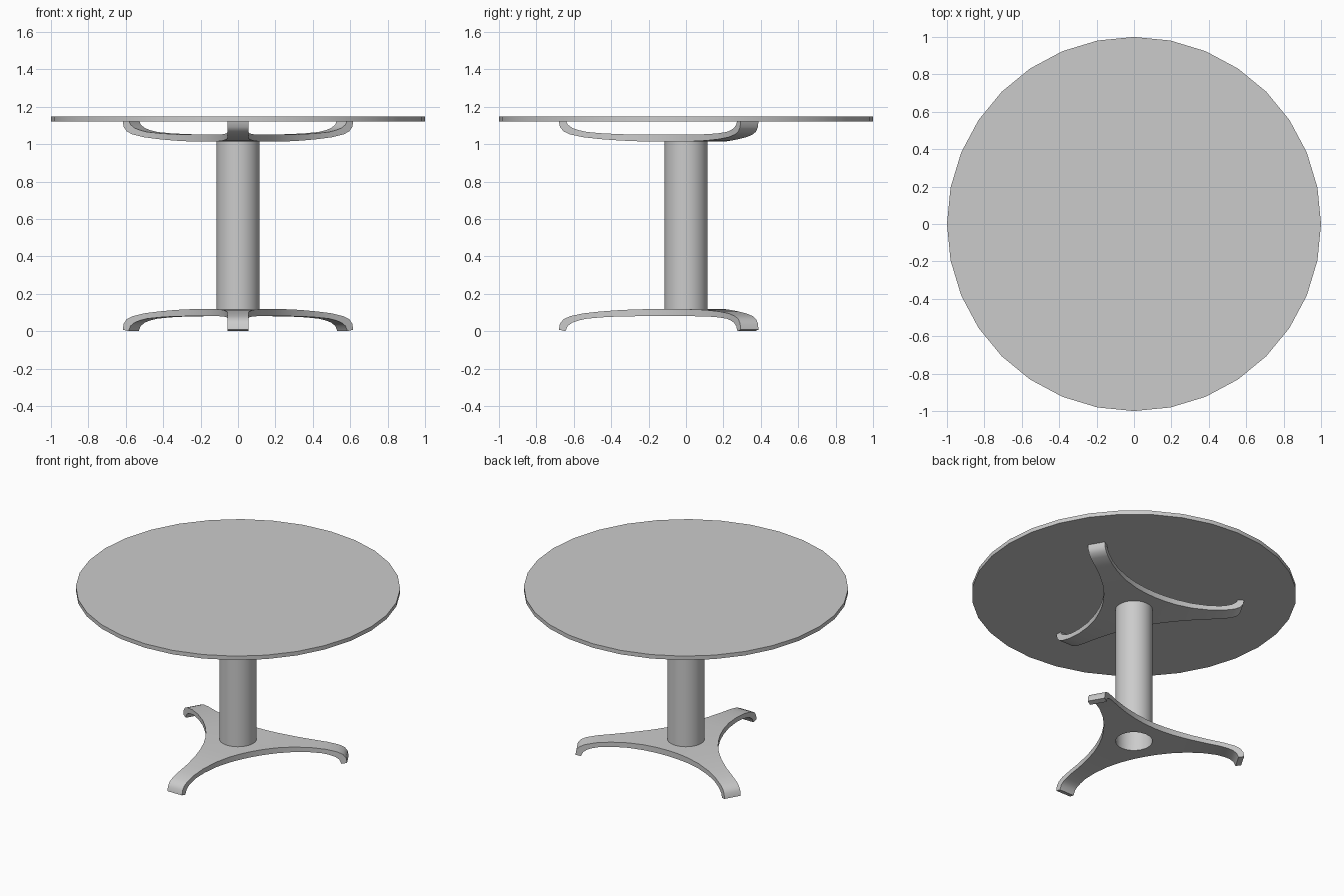
import bpy, bmesh, math
from mathutils import Vector, Matrix

cube = bpy.data.objects.get("Cube")
if cube:
    bpy.data.objects.remove(cube)

grey = bpy.data.materials.new("plain grey")
grey.use_nodes = True
grey.diffuse_color = (0.6, 0.6, 0.6, 1)
grey.node_tree.nodes["Principled BSDF"].inputs["Base Color"].default_value = (0.6, 0.6, 0.6, 1)


def finish(bm, name):
    """Turn a bmesh into a smooth-shaded object."""
    bmesh.ops.recalc_face_normals(bm, faces=bm.faces)
    mesh = bpy.data.meshes.new(name)
    bm.to_mesh(mesh)
    bm.free()
    mesh.materials.append(grey)
    obj = bpy.data.objects.new(name, mesh)
    bpy.context.collection.objects.link(obj)
    bpy.ops.object.select_all(action='DESELECT')
    obj.select_set(True)
    bpy.context.view_layer.objects.active = obj
    bpy.ops.object.shade_smooth_by_angle(angle=math.radians(35))
    return obj


def cylinder(name, radius, z0, z1, capped):
    bm = bmesh.new()
    bmesh.ops.create_cone(bm, cap_ends=capped, segments=32, radius1=radius, radius2=radius,
                          depth=z1 - z0, matrix=Matrix.Translation((0, 0, (z0 + z1) / 2)))
    return finish(bm, name)


# Leg side view, tip to hub: reach and height of the upper skin, then of the lower skin
STATIONS = [((.68, .008), (.645, 0)), ((.674, .04), (.632, .028)), ((.655, .064), (.607, .046)),
            ((.62, .08), (.575, .057)), ((.55, .095), (.53, .067)), ((.46, .105), (.45, .074)),
            ((.35, .113), (.35, .079)), ((.25, .117), (.25, .08))]
HUB = (.118, .08)          # hub skin heights
TIP_HALF, ARC, ARC_START = .055, .9, .55
ACROSS = (-1, -.5, 0, .5, 1)
HOLE = .114


def half_width(reach):
    """Straight tip that flares along an arc towards the next leg."""
    run = max(0, ARC_START - reach)
    return TIP_HALF + ARC - math.sqrt(ARC * ARC - run * run)


def spider(name, flip_height=None):
    """Three-legged bracket with a round hole; optionally turned upside down."""
    bm = bmesh.new()

    def quad(*points):
        bm.faces.new([bm.verts.new(p) for p in points])

    loops = ([], [])
    for leg in range(3):
        turn = Matrix.Rotation(leg * math.tau / 3, 3, 'Z')

        def spot(station, layer, side):
            reach, z = station[layer]
            return turn @ Vector((side * half_width(reach), -reach, z))

        # upper and lower skins of the leg
        for a, b in zip(STATIONS, STATIONS[1:]):
            for layer in (0, 1):
                for s, t in zip(ACROSS, ACROSS[1:]):
                    quad(spot(a, layer, s), spot(a, layer, t), spot(b, layer, t), spot(b, layer, s))
            for s in (-1, 1):
                quad(spot(a, 0, s), spot(b, 0, s), spot(b, 1, s), spot(a, 1, s))
        # foot end
        for s, t in zip(ACROSS, ACROSS[1:]):
            quad(*[spot(STATIONS[0], l, u) for l, u in ((0, s), (0, t), (1, t), (1, s))])
        # this leg's share of the hub outline, ending at the waist
        neck = ((.17, HUB[0]), (.17, HUB[1]))
        waist_reach = (TIP_HALF / math.sin(math.pi / 3) + ARC * (1 / math.sin(math.pi / 3) - 1)) / 2
        waist = ((waist_reach, HUB[0]), (waist_reach, HUB[1]))
        for layer in (0, 1):
            loops[layer].extend([spot(neck, layer, -1)]
                                + [spot(STATIONS[-1], layer, s) for s in ACROSS]
                                + [spot(neck, layer, 1), spot(waist, layer, 1)])

    # hub ring, its outer walls and the hole wall
    def rim(point, layer):
        flat = point.to_2d().normalized() * HOLE
        return Vector((flat.x, flat.y, HUB[layer]))

    count = len(loops[0])
    for i in range(count):
        j = (i + 1) % count
        for layer in (0, 1):
            p, q = loops[layer][i], loops[layer][j]
            quad(p, q, rim(q, layer), rim(p, layer))
        p, q = loops[0][i], loops[0][j]
        quad(rim(p, 0), rim(q, 0), rim(q, 1), rim(p, 1))
        if not 1 <= i % 8 <= 4:
            quad(p, q, loops[1][j], loops[1][i])

    bmesh.ops.remove_doubles(bm, verts=bm.verts, dist=.0005)
    if flip_height:
        for v in bm.verts:
            v.co.z = flip_height - v.co.z
    return finish(bm, name)


spider("base_feet")
spider("top_bracket", flip_height=1.132)
cylinder("column", .115, .08, 1.052, False)
cylinder("table_top", 1, 1.12, 1.147, True)
